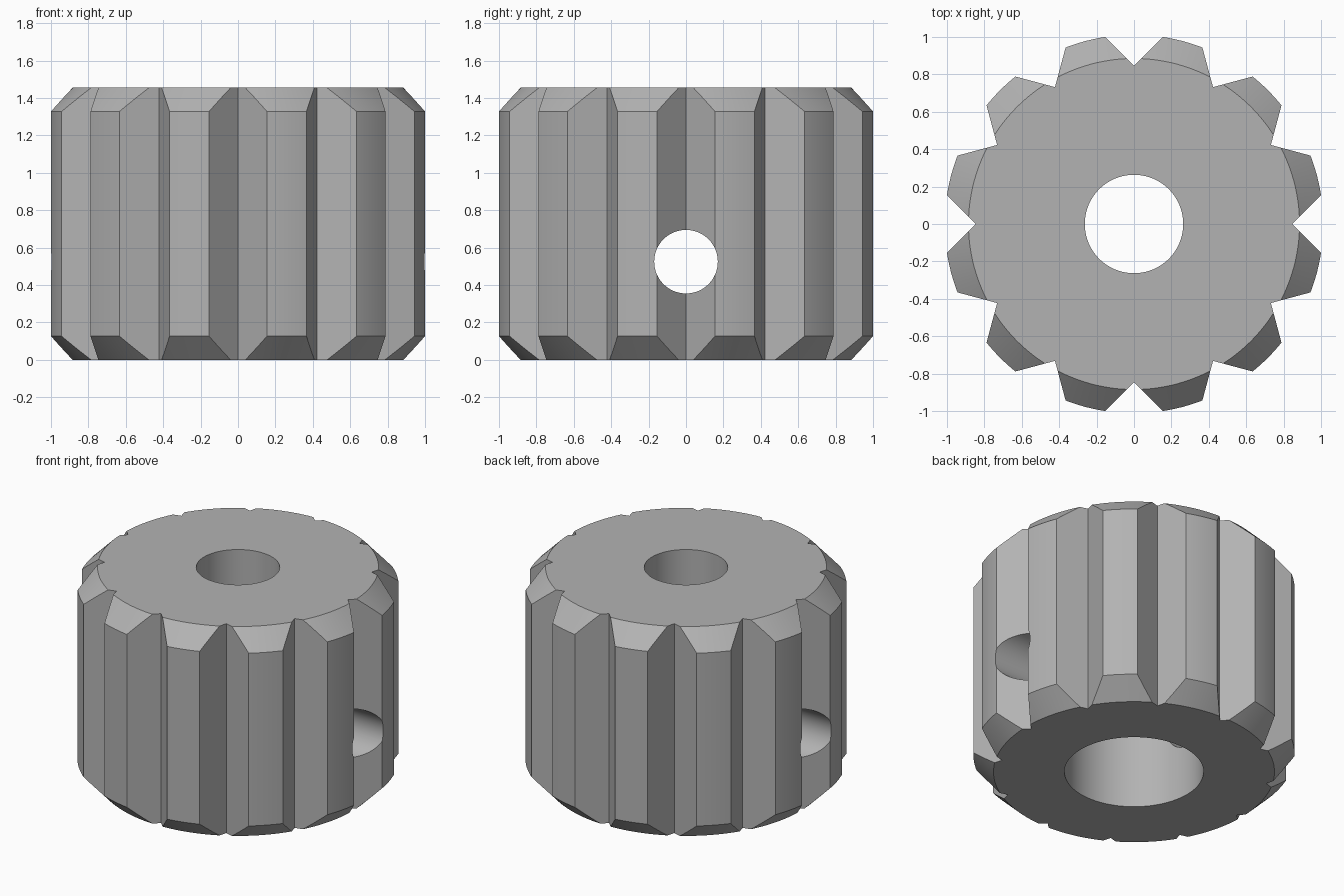
import bpy, bmesh
from math import pi, radians
from mathutils import Matrix, Vector

cube = bpy.data.objects.get("Cube")
if cube:
    bpy.data.objects.remove(cube, do_unlink=True)

GROOVES = 12
HEIGHT = 1.455
CHAMFER = 0.127
OUTER, RIM, GROOVE_ROOT = 1.012, 0.885, 0.845
BORE, SOCKET, SOCKET_TOP = 0.263, 0.438, 1.05

grey = bpy.data.materials.new("grey")
grey.use_nodes = True
colour = (0.45, 0.45, 0.45, 1)
grey.diffuse_color = colour
grey.node_tree.nodes["Principled BSDF"].inputs["Base Color"].default_value = colour


def make_object(name, bm):
    bmesh.ops.recalc_face_normals(bm, faces=bm.faces)
    mesh = bpy.data.meshes.new(name)
    bm.to_mesh(mesh)
    bm.free()
    mesh.materials.append(grey)
    obj = bpy.data.objects.new(name, mesh)
    bpy.context.collection.objects.link(obj)
    return obj


def lathe(name, profile, steps=144):
    """Spin a closed (radius, height) profile around z."""
    bm = bmesh.new()
    verts = [bm.verts.new((r, 0, z)) for r, z in profile]
    edges = [bm.edges.new((a, b)) for a, b in zip(verts, verts[1:] + verts[:1])]
    bmesh.ops.spin(bm, geom=verts + edges, cent=(0, 0, 0), axis=(0, 0, 1),
                   angle=2 * pi, steps=steps, use_duplicate=False)
    bmesh.ops.remove_doubles(bm, verts=bm.verts, dist=0.0001)
    return make_object(name, bm)


def cut(target, cutter):
    mod = target.modifiers.new("cut", "BOOLEAN")
    mod.operation = "DIFFERENCE"
    mod.solver = "EXACT"
    mod.object = cutter
    bpy.ops.object.modifier_apply(modifier=mod.name)
    bpy.data.objects.remove(cutter, do_unlink=True)


# Chamfered body with a narrow bore above a wide socket
knob = lathe("knob_body", [
    (SOCKET, 0), (RIM, 0), (OUTER, CHAMFER), (OUTER, HEIGHT - CHAMFER),
    (RIM, HEIGHT), (BORE, HEIGHT), (BORE, SOCKET_TOP), (SOCKET, SOCKET_TOP)])
bpy.context.view_layer.objects.active = knob
knob.select_set(True)

# Right-angled grip grooves around the side
bm = bmesh.new()
for i in range(GROOVES):
    turn = Matrix.Rotation(2 * pi * i / GROOVES, 4, "Z")
    depth = 0.2
    corners = [(GROOVE_ROOT, 0), (GROOVE_ROOT + depth, -depth), (GROOVE_ROOT + depth, depth)]
    face = bm.faces.new([bm.verts.new(turn @ Vector((x, y, -0.1))) for x, y in corners])
    extruded = bmesh.ops.extrude_face_region(bm, geom=[face])["geom"]
    bmesh.ops.translate(bm, vec=(0, 0, HEIGHT + 0.2),
                        verts=[v for v in extruded if isinstance(v, bmesh.types.BMVert)])
cut(knob, make_object("groove_cutter", bm))

# Cross hole through both sides
bm = bmesh.new()
bmesh.ops.create_cone(bm, cap_ends=True, segments=64, radius1=0.17, radius2=0.17, depth=2.4,
                      matrix=Matrix.Translation((0, 0, 0.525)) @ Matrix.Rotation(pi / 2, 4, "Y"))
cut(knob, make_object("cross_hole_cutter", bm))

bpy.ops.object.shade_smooth_by_angle(angle=radians(20))
